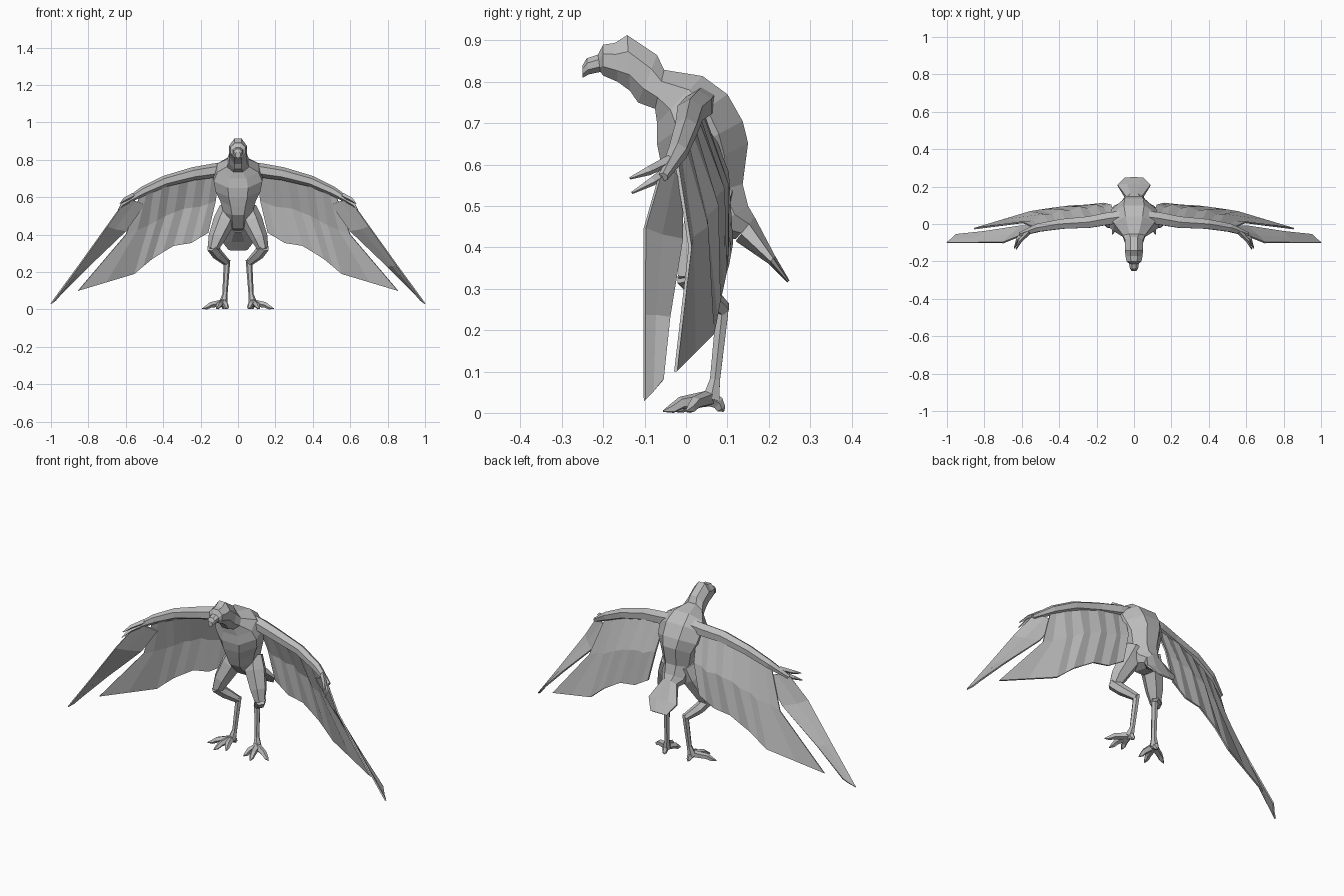
import bpy, bmesh
from math import cos, sin, pi
from mathutils import Vector

if "Cube" in bpy.data.objects:
    bpy.data.objects.remove(bpy.data.objects["Cube"], do_unlink=True)

grey = bpy.data.materials.new("plain grey")
grey.use_nodes = True
grey.diffuse_color = (0.5, 0.5, 0.5, 1)
grey.node_tree.nodes["Principled BSDF"].inputs["Base Color"].default_value = (0.5, 0.5, 0.5, 1)


def make(name, rings, closed=True, mirror=True, thick=0):
    """Skin a list of point rows, as a capped tube or as an open sheet."""
    bm = bmesh.new()
    rows = [[bm.verts.new((p[0], p[1], max(p[2], 0))) for p in r] for r in rings]
    n = len(rows[0])
    for a, b in zip(rows, rows[1:]):
        for i in range(n if closed else n - 1):
            j = (i + 1) % n
            bm.faces.new((a[i], a[j], b[j], b[i]))
    if closed:
        bm.faces.new(rows[0])
        bm.faces.new(rows[-1])
    bmesh.ops.recalc_face_normals(bm, faces=bm.faces[:])
    mesh = bpy.data.meshes.new(name)
    bm.to_mesh(mesh)
    bm.free()
    mesh.materials.append(grey)
    ob = bpy.data.objects.new(name, mesh)
    bpy.context.collection.objects.link(ob)
    if thick:
        s = ob.modifiers.new("thickness", 'SOLIDIFY')
        s.thickness = thick
        s.offset = 0
    if mirror:
        ob.modifiers.new("mirror", 'MIRROR').use_mirror_merge = False
    return ob


def tube(name, path, radii, sides=6, ref=(0, 1, 0)):
    """Tapered tube along a path, with flat sides."""
    pts = [Vector(p) for p in path]
    rings = []
    for i, (p, r) in enumerate(zip(pts, radii)):
        t = (pts[min(i + 1, len(pts) - 1)] - pts[max(i - 1, 0)]).normalized()
        u = t.cross(Vector(ref)).normalized()
        v = t.cross(u)
        rings.append([p + r * (cos(2 * pi * k / sides) * u + sin(2 * pi * k / sides) * v)
                      for k in range(sides)])
    return make(name, rings)


def section(top_y, top_z, low_y, low_z, width):
    """Eight-sided section between an upper and a lower profile point."""
    top, low = Vector((0, top_y, top_z)), Vector((0, low_y, low_z))
    mid, half = (top + low) / 2, (top - low) / 2
    k = 1 / cos(pi / 8)
    angles = [pi / 8 + i * pi / 4 for i in range(8)]
    return [mid + half * (k * sin(a)) + Vector((width * k * cos(a), 0, 0)) for a in angles]


# Beak, head, neck and trunk
profile = [
    (-.25, .84, -.25, .81, .013), (-.24, .857, -.235, .818, .022),
    (-.213, .866, -.207, .824, .026), (-.2, .89, -.2, .815, .04),
    (-.172, .894, -.165, .8, .046), (-.142, .913, -.135, .778, .048),
    (-.07, .865, -.116, .75, .048), (-.053, .829, -.075, .735, .06),
    (.04, .814, -.07, .70, .11), (.10, .77, -.07, .65, .13),
    (.137, .705, -.06, .6, .12), (.15, .652, -.045, .55, .095),
    (.137, .553, -.03, .505, .078), (.15, .50, .04, .43, .07),
    (.167, .471, .12, .42, .045)]
make("body", [section(*s) for s in profile], mirror=False)

# Fan tail
tail = [(.165, .475, .12, .415, .045), (.215, .38, .2, .36, .088), (.25, .32, .245, .315, .05)]
make("tail", [section(*s) for s in tail], mirror=False)

# Wing arm and its two fingers
tube("wing_arm",
     [(.05, .04, .755), (.13, .03, .742), (.24, .01, .725), (.39, 0, .685),
      (.51, -.02, .63), (.61, -.055, .57)],
     [.035, .038, .035, .03, .025, .012])
tube("wing_finger_upper", [(.56, -.04, .61), (.61, -.09, .585), (.63, -.135, .567)],
     [.014, .011, .003], 4, (0, 0, 1))
tube("wing_finger_lower", [(.57, -.04, .59), (.62, -.08, .56), (.64, -.13, .532)],
     [.014, .011, .003], 4, (0, 0, 1))

# Wing sheet: arm, middle and trailing point of each feather, with pleats between
feathers = [
    ((.10, .04, .74), (.12, .10, .58), (.16, .11, .41)),
    ((.17, .03, .74), (.20, .10, .55), (.25, .10, .355)),
    ((.26, .02, .725), (.29, .09, .54), (.345, .095, .34)),
    ((.36, .005, .695), (.39, .075, .50), (.46, .08, .27)),
    ((.45, -.01, .66), (.48, .05, .45), (.555, .065, .19)),
    ((.52, -.025, .62), (.60, .01, .40), (.855, -.025, .10))]
rows = [[Vector(p) for p in f] for f in feathers]
pleated = []
for a, b in zip(rows, rows[1:]):
    pleat = [(p + q) / 2 for p, q in zip(a, b)]
    pleat[1].y -= .015
    pleated += [a, pleat]
make("wing_feathers", pleated + [rows[-1]], closed=False, thick=.008)

# Long outer feather: leading, middle and trailing point of each row
outer = [
    ((.60, -.06, .585), (.55, -.03, .58), (.50, -.01, .56)),
    ((.70, -.10, .445), (.66, -.06, .43), (.60, -.01, .42)),
    ((.85, -.10, .235), (.825, -.075, .235), (.80, -.04, .23)),
    ((1.0, -.10, .03), (.975, -.08, .05), (.95, -.055, .08))]
make("outer_feather", outer, closed=False, thick=.008)

# Legs
tube("thigh", [(.05, .07, .54), (.075, .05, .47), (.115, .02, .38), (.135, .005, .32)],
     [.05, .058, .045, .028])
tube("shank", [(.14, 0, .335), (.11, .04, .295), (.06, .09, .25)], [.03, .03, .02])
tube("lower_leg", [(.057, .09, .265), (.06, .087, .24), (.07, .07, .08), (.08, .06, .03)],
     [.016, .017, .014, .024])

# Toes, each ending in a claw
ankle = Vector((.082, .055, .035))
for name, x, y in (("inner", .055, -.03), ("middle", .115, -.055),
                   ("outer", .192, .0), ("rear", .075, .092)):
    tip = Vector((x, y, .004))
    knuckle = ankle.lerp(tip, .6)
    knuckle.z = .024
    tube(name + "_toe", [ankle, knuckle, ankle.lerp(tip, .8), tip],
         [.02, .016, .012, .002], 5, (0, 0, 1))
